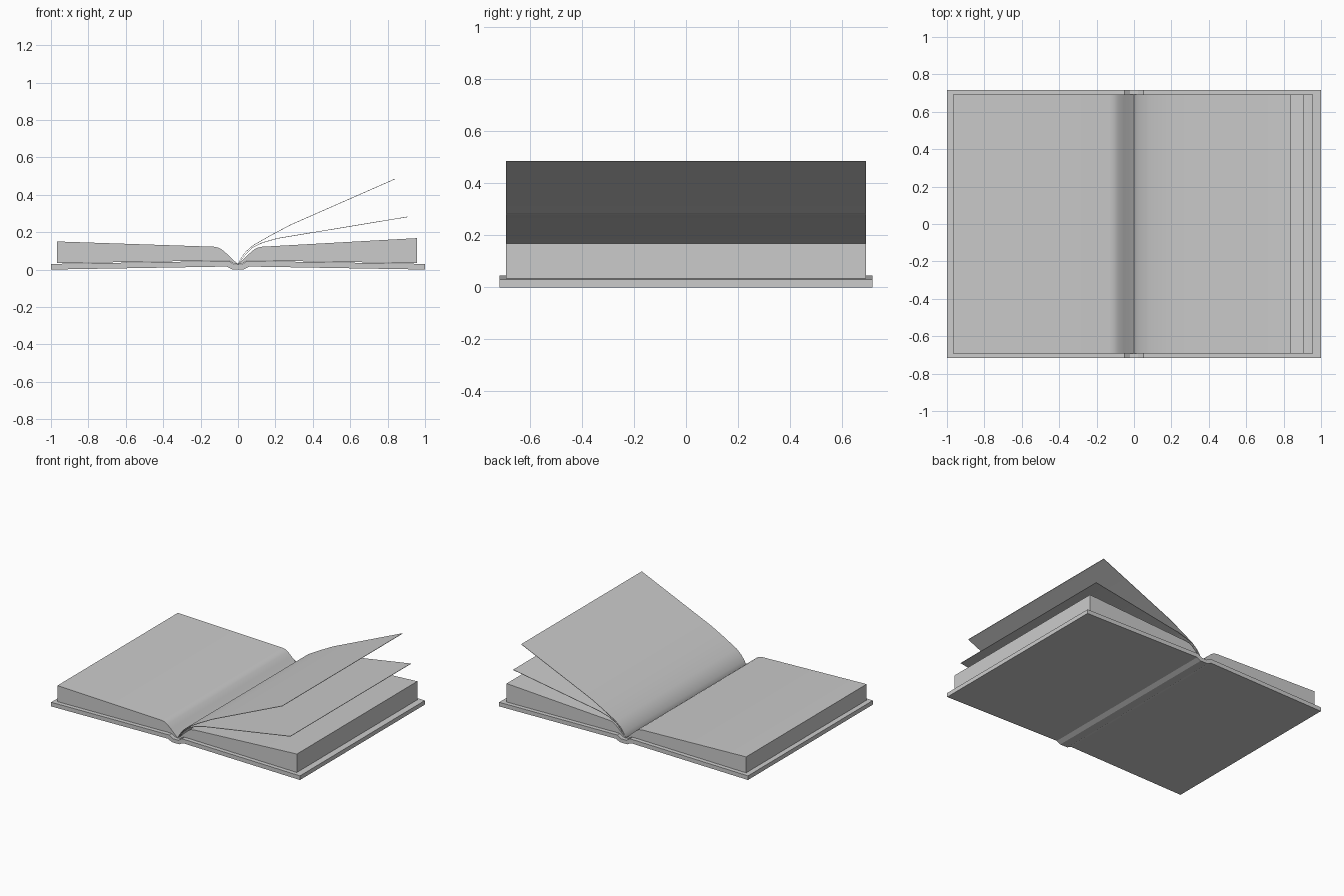
import bpy, bmesh, math

cube = bpy.data.objects.get("Cube")
if cube:
    bpy.data.objects.remove(cube, do_unlink=True)

grey = bpy.data.materials.new("plain grey")
grey.use_nodes = True
grey.diffuse_color = (0.6, 0.6, 0.6, 1)
grey.node_tree.nodes["Principled BSDF"].inputs["Base Color"].default_value = (0.6, 0.6, 0.6, 1)

COVER_HALF = 0.717
PAGE_HALF = 0.692


def finish(name, bm, angle):
    mesh = bpy.data.meshes.new(name)
    bm.to_mesh(mesh)
    bm.free()
    mesh.materials.append(grey)
    obj = bpy.data.objects.new(name, mesh)
    bpy.context.collection.objects.link(obj)
    bpy.ops.object.select_all(action='DESELECT')
    obj.select_set(True)
    bpy.context.view_layer.objects.active = obj
    bpy.ops.object.shade_smooth_by_angle(angle=math.radians(angle))
    return obj


def slab(name, lower, upper, half, angle=35):
    """Solid between two x-z lines with equal point counts, run along y."""
    bm = bmesh.new()
    rings = [[[bm.verts.new((x, y, z)) for x, z in line] for y in (-half, half)]
             for line in (lower, upper)]
    (lf, lb), (uf, ub) = rings
    for i in range(len(lower) - 1):
        j = i + 1
        bm.faces.new((uf[i], uf[j], ub[j], ub[i]))
        bm.faces.new((lf[i], lb[i], lb[j], lf[j]))
        bm.faces.new((lf[i], lf[j], uf[j], uf[i]))
        bm.faces.new((lb[i], ub[i], ub[j], lb[j]))
    for i in (0, -1):
        bm.faces.new((lf[i], uf[i], ub[i], lb[i]))
    bmesh.ops.remove_doubles(bm, verts=bm.verts, dist=0.0001)
    bmesh.ops.recalc_face_normals(bm, faces=bm.faces)
    return finish(name, bm, angle)


def mirrored(half_line):
    return [(-x, z) for x, z in half_line] + [(x, z) for x, z in reversed(half_line)]


# Hard cover: two boards joined by a sunken spine
slab("cover",
     mirrored([(1, 0), (0.06, 0.016), (0.03, 0)]),
     mirrored([(1, 0.03), (0.05, 0.046), (0.022, 0.027)]),
     COVER_HALF, 20)

# Page blocks: the upper line curls down into the gutter
curl = [(0.13, 0.122), (0.105, 0.117), (0.085, 0.106), (0.055, 0.08), (0.025, 0.05), (0, 0.03)]
base = [(0.13, 0.048), (0.105, 0.049), (0.085, 0.049), (0.05, 0.048), (0.025, 0.032), (0, 0.028)]
for name, side, edge, top in (("left_page_block", 1, 0.958, 0.168),
                              ("right_page_block", -1, 0.968, 0.15)):
    lower = [(side * x, z) for x, z in [(edge, 0.034)] + base]
    upper = [(side * x, z) for x, z in [(edge, top)] + curl]
    slab(name, lower, upper, PAGE_HALF)

# Loose leaves lifting off the left block
leaves = {
    "upper_leaf": [(0, 0.03), (0.015, 0.06), (0.04, 0.095), (0.08, 0.13),
                   (0.18, 0.187), (0.28, 0.24), (0.84, 0.486)],
    "lower_leaf": [(0, 0.03), (0.02, 0.055), (0.045, 0.088), (0.075, 0.118),
                   (0.13, 0.145), (0.21, 0.168), (0.905, 0.283)],
}
for name, path in leaves.items():
    slab(name, [(x, z - 0.003) for x, z in path], path, PAGE_HALF)
